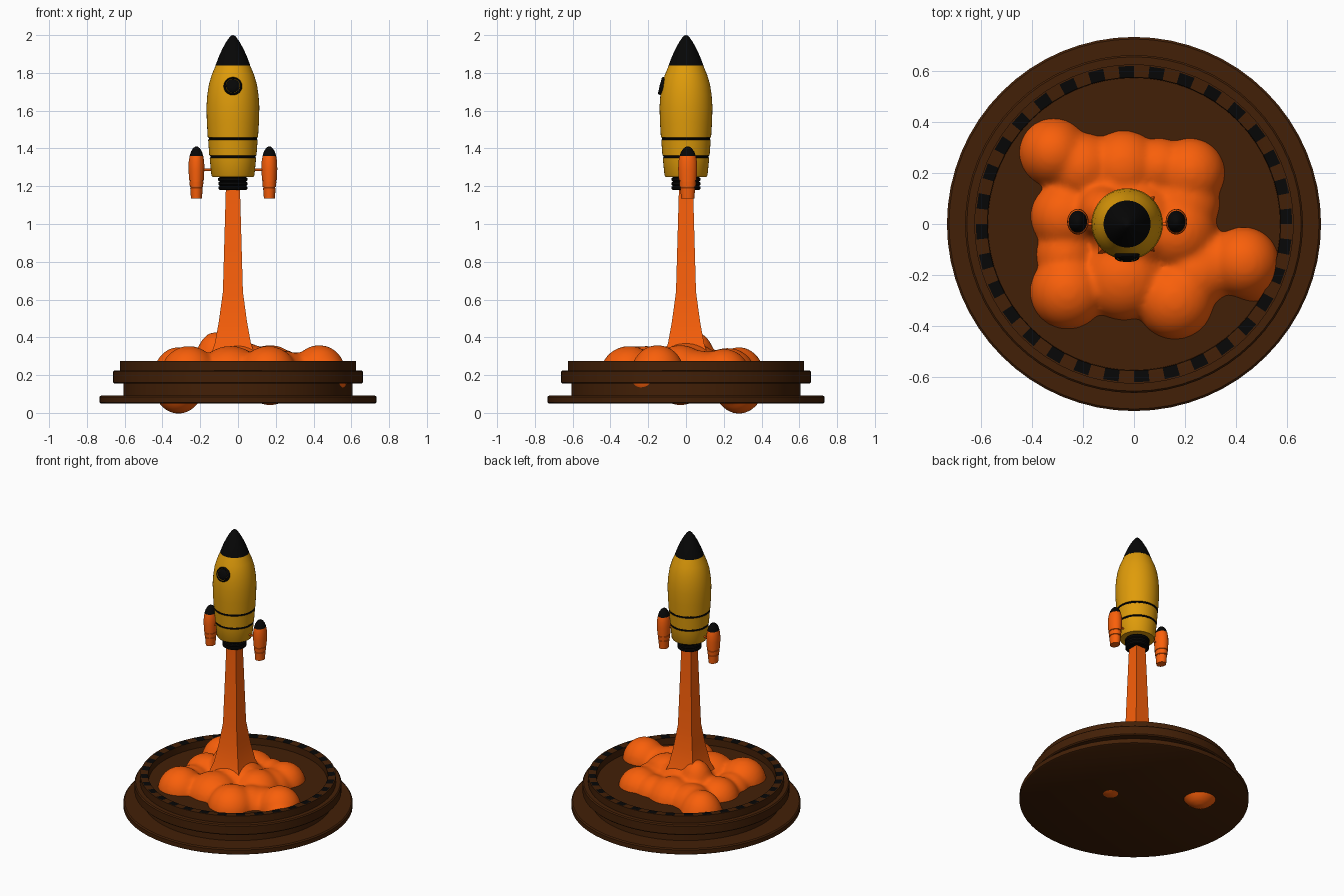
import bpy, bmesh
from math import sin, cos, pi, radians
from mathutils import Matrix, Vector

if "Cube" in bpy.data.objects:
    bpy.data.objects.remove(bpy.data.objects["Cube"])

AX = -0.027  # rocket axis in x


def material(name, rgb):
    m = bpy.data.materials.new(name)
    m.diffuse_color = (*rgb, 1)
    m.use_nodes = True
    m.node_tree.nodes["Principled BSDF"].inputs["Base Color"].default_value = m.diffuse_color
    return m


ORANGE = material("orange", (0.95, 0.115, 0.003))
GOLD = material("gold", (0.74, 0.33, 0.003))
BROWN = material("brown", (0.055, 0.014, 0.002))
BLACK = material("black", (0.002, 0.002, 0.002))


def finish(bm, name, mats, loc=(0, 0, 0), angle=35):
    bmesh.ops.remove_doubles(bm, verts=bm.verts, dist=1e-5)
    bmesh.ops.recalc_face_normals(bm, faces=bm.faces)
    me = bpy.data.meshes.new(name)
    bm.to_mesh(me)
    bm.free()
    for m in mats:
        me.materials.append(m)
    ob = bpy.data.objects.new(name, me)
    ob.location = loc
    bpy.context.collection.objects.link(ob)
    bpy.ops.object.select_all(action='DESELECT')
    ob.select_set(True)
    bpy.context.view_layer.objects.active = ob
    bpy.ops.object.shade_smooth_by_angle(angle=radians(angle))
    return ob


def lathe(name, profile, mats, loc=(0, 0, 0), segs=48, pick=lambda i, j: 0, sy=1, angle=35, turn=0):
    """Spin (radius, z) points about z; pick(band, segment) gives the material slot."""
    bm = bmesh.new()
    rings = [[bm.verts.new((r * cos(2 * pi * j / segs + turn), sy * r * sin(2 * pi * j / segs + turn), z))
              for j in range(segs)] for r, z in profile]
    for i in range(len(rings) - 1):
        a, b = rings[i], rings[i + 1]
        for j in range(segs):
            k = (j + 1) % segs
            f = bm.faces.new((a[j], a[k], b[k], b[j]))
            f.material_index = pick(i, j)
    return finish(bm, name, mats, loc, angle)


# Stepped round base with a dashed ring around a sunken floor
base = [(0, .05), (.725, .05), (.733, .055), (.733, .085), (.725, .092), (.605, .092),
        (.605, .155), (.655, .155), (.662, .162), (.662, .218), (.655, .225), (.626, .225),
        (.626, .275), (.62, .275), (.575, .272), (.573, .225), (0, .225)]
lathe("launch_base", base, [BROWN, BLACK], segs=64,
      pick=lambda i, j: 1 if i == 13 and j % 2 == 0 else 0)

# Smoke cloud: overlapping puffs fused together (x, y, z, radius, height radius)
puffs = [(-.315, .28, .172, .142, .178), (-.2, .22, .2, .14, .14), (-.04, .22, .2, .15, .145),
         (.1, .22, .2, .12, .125), (.22, .2, .2, .14, .14), (.2, .08, .2, .14, .13),
         (.43, -.15, .215, .14, .145), (.47, -.2, .19, .112, .11), (.3, -.16, .19, .14, .13),
         (.16, -.3, .205, .155, .15), (.24, -.2, .19, .14, .14), (-.26, -.265, .205, .15, .15),
         (-.27, -.12, .19, .12, .12), (-.27, .03, .195, .14, .14), (-.04, -.21, .205, .17, .15),
         (.17, -.03, .2, .16, .16), (-.12, .05, .25, .11, .18), (.0, .0, .22, .19, .16)]
bm = bmesh.new()
for x, y, z, r, h in puffs:
    m = Matrix.Translation((x, y, z)) @ Matrix.Diagonal((r, r, h, 1))
    bmesh.ops.create_uvsphere(bm, u_segments=32, v_segments=20, radius=1, matrix=m)
smoke = finish(bm, "smoke_cloud", [ORANGE], angle=180)
rm = smoke.modifiers.new("fuse", 'REMESH')
rm.mode = 'VOXEL'
rm.voxel_size = 0.014
rm.use_smooth_shade = True
sm = smoke.modifiers.new("soften", 'SMOOTH')
sm.factor = 0.5
sm.iterations = 12

# Square exhaust plume flaring into the cloud
plume = [(0, 1.2), (.037, 1.2), (.053, .64), (.075, .48), (.095, .37), (.115, .31), (0, .31)]
lathe("exhaust_plume", [(r * 2 ** .5, z) for r, z in plume], [ORANGE], (AX, 0, 0), segs=4, turn=pi / 4)

# Main hull with two dark grooves
hull = [(0, 1.25), (.109, 1.25), (.114, 1.258), (.123, 1.35), (.119, 1.353), (.119, 1.36),
        (.125, 1.363), (.131, 1.446), (.127, 1.449), (.127, 1.456), (.133, 1.459), (.138, 1.54),
        (.140, 1.62), (.136, 1.68), (.127, 1.74), (.112, 1.79), (.090, 1.842), (0, 1.842)]
lathe("rocket_hull", hull, [GOLD, BLACK], (AX, 0, 0), segs=64,
      pick=lambda i, j: 1 if i in (3, 4, 5, 7, 8, 9) else 0)

# Nose cone
lathe("nose_cone", [(0, 1.84), (.092, 1.84), (.075, 1.885), (.056, 1.927), (.035, 1.965),
                    (.017, 1.99), (.008, 1.998), (0, 2.0)], [BLACK], (AX, 0, 0), segs=64, angle=60)

# Ribbed engine nozzle
ribs = [(0, 1.18), (.07, 1.18)]
for k in range(3):
    z = 1.182 + k * .023
    ribs += [(.076 + k * .001, z + .003), (.076 + k * .001, z + .015), (.069, z + .019)]
ribs += [(.08, 1.254), (0, 1.254)]
lathe("engine_nozzle", ribs, [BLACK], (AX, 0, 0))

# Porthole: rounded dark rim, gold inset line and dark glass, facing forward and a little up
port = lathe("porthole", [(0, -.03), (.047, -.03), (.049, .0), (.047, .009), (.042, .013),
                          (.038, .009), (.036, .007), (.035, .009), (.018, .013), (0, .014)],
             [BLACK, GOLD], (AX, -.126, 1.73), pick=lambda i, j: 1 if i == 5 else 0, angle=60)
port.rotation_euler = Vector((0, -1, .25)).to_track_quat('Z', 'Y').to_euler()

# Side boosters with dark tips, and the struts holding them
booster = [(0, 1.135), (.029, 1.135), (.033, 1.19), (.031, 1.192), (.031, 1.195), (.035, 1.197),
           (.037, 1.224), (.035, 1.226), (.035, 1.229), (.039, 1.231), (.042, 1.29),
           (.041, 1.33), (.036, 1.36), (.029, 1.383), (.018, 1.401), (.008, 1.409), (0, 1.411)]
for side, s in (("left", -1), ("right", 1)):
    lathe(side + "_booster", booster, [ORANGE, BLACK], (AX + s * .193, .009, 0), segs=32, sy=1.2,
          pick=lambda i, j: 1 if i >= 12 else 0, angle=40)
    bm = bmesh.new()
    m = Matrix.Translation((AX + s * .13, 0, 1.287)) @ Matrix.Rotation(pi / 2, 4, 'Y')
    bmesh.ops.create_cone(bm, cap_ends=True, segments=12, radius1=.006, radius2=.006,
                          depth=.07, matrix=m)
    finish(bm, side + "_strut", [ORANGE])
